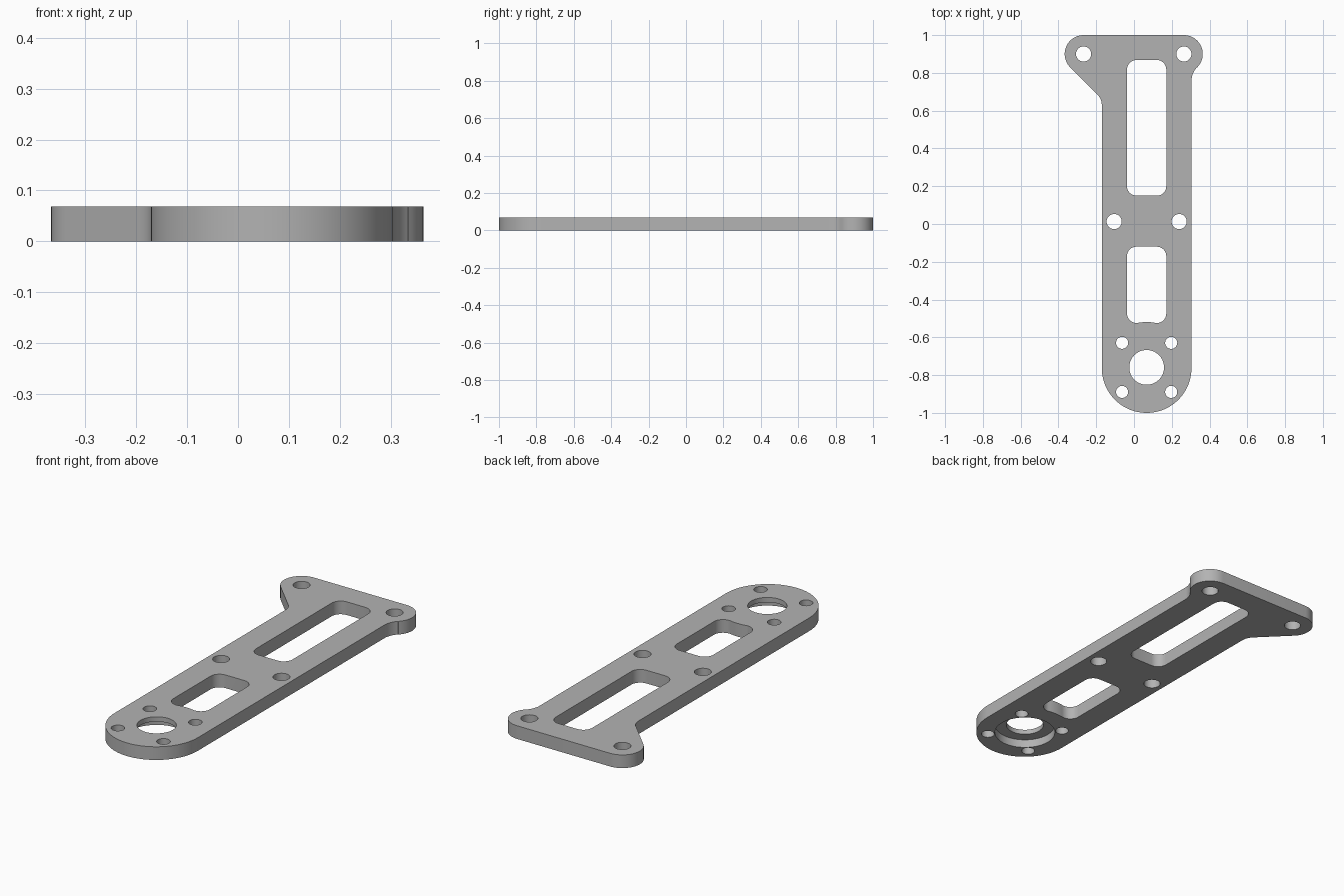
import bpy, bmesh
from math import sin, cos, radians, sqrt, asin, degrees

cube = bpy.data.objects.get("Cube")
if cube:
    bpy.data.objects.remove(cube, do_unlink=True)

THICK = 0.068
MID = 0.067          # x of the bar's centre line
HALF = 0.2375        # half width of the bar
BORE_Y = -0.759
EAR_Y, EAR_R = 0.90, 0.10
EARS = (-0.267, 0.264)

grey = bpy.data.materials.new("Grey metal")
grey.use_nodes = True
colour = (0.45, 0.45, 0.45, 1)
grey.diffuse_color = colour
grey.node_tree.nodes["Principled BSDF"].inputs["Base Color"].default_value = colour


def arc(x, y, r, start, end, steps=12):
    """Points along an arc, angles in degrees."""
    angles = [radians(start + (end - start) * i / steps) for i in range(steps + 1)]
    return [(x + r * cos(a), y + r * sin(a)) for a in angles]


def circle(x, y, r, steps=40):
    return arc(x, y, r, 0, 360, steps)[:-1]


def prism(name, points, z0, z1):
    """Solid with a flat outline, counter-clockwise from above."""
    bm = bmesh.new()
    base = bm.faces.new([bm.verts.new((x, y, z0)) for x, y in points])
    top = bmesh.ops.extrude_face_region(bm, geom=[base])["geom"]
    moved = [v for v in top if isinstance(v, bmesh.types.BMVert)]
    bmesh.ops.translate(bm, verts=moved, vec=(0, 0, z1 - z0))
    bmesh.ops.recalc_face_normals(bm, faces=bm.faces[:])
    mesh = bpy.data.meshes.new(name)
    bm.to_mesh(mesh)
    bm.free()
    mesh.materials.append(grey)
    obj = bpy.data.objects.new(name, mesh)
    bpy.context.collection.objects.link(obj)
    return obj


def slot(y0, y1, bump=0):
    """Rounded window; bump is the radius of a rim bulging into its lower edge."""
    half, r = 0.104, 0.05
    x0, x1 = MID - half + r, MID + half - r
    pts = arc(x0, y0 + r, r, 180, 270, 8)
    if bump:
        a = degrees(asin(sqrt(bump ** 2 - (y0 - BORE_Y) ** 2) / bump))
        pts += arc(MID, BORE_Y, bump, 90 + a, 90 - a, 8)
    pts += arc(x1, y0 + r, r, 270, 360, 8)
    pts += arc(x1, y1 - r, r, 0, 90, 8)
    return pts + arc(x0, y1 - r, r, 90, 180, 8)


# Plate outline: round end, ears and the fillets that blend them into the bar
left, right = MID - HALF, MID + HALF
neck = 0.08
slant = EARS[0] + EAR_Y - EAR_R * sqrt(2)
outline = arc(MID, HALF - 1, HALF, 180, 360, 48)
outline += arc(right + 0.1, EAR_Y - 0.1414, 0.1, 180, 135)
outline += arc(EARS[1], EAR_Y, EAR_R, -45, 90, 24)
outline += arc(EARS[0], EAR_Y, EAR_R, 90, 225, 24)
outline += arc(left - neck, slant - neck * sqrt(2) - left + neck, neck, 45, 0)
plate = prism("mounting_plate", outline, 0, THICK)

# Windows, bore, and screw holes
cuts = [slot(0.15, 0.868), slot(-0.524, -0.12, 0.24), circle(MID, BORE_Y, 0.092, 56)]
cuts += [circle(x, EAR_Y, 0.04) for x in EARS]
cuts += [circle(MID + s * 0.172, 0.013, 0.04) for s in (-1, 1)]
cuts += [circle(MID + s * 0.13, BORE_Y + t * 0.13, 0.032) for s in (-1, 1) for t in (-1, 1)]
cutters = [prism("hole_cutter", c, -0.1, THICK + 0.1) for c in cuts]

# Bearing recess on the underside
cutters.append(prism("recess_cutter", circle(MID, BORE_Y, 0.148, 64), -0.1, 0.043))

for cutter in cutters:
    cutter.hide_render = True
    mod = plate.modifiers.new("cut", "BOOLEAN")
    mod.operation, mod.solver, mod.object = "DIFFERENCE", "EXACT", cutter

# Bake the cuts and drop the cutters
bpy.ops.object.select_all(action="DESELECT")
plate.select_set(True)
bpy.context.view_layer.objects.active = plate
for mod in list(plate.modifiers):
    bpy.ops.object.modifier_apply(modifier=mod.name)
for cutter in cutters:
    bpy.data.objects.remove(cutter, do_unlink=True)
bpy.ops.object.shade_smooth_by_angle()
